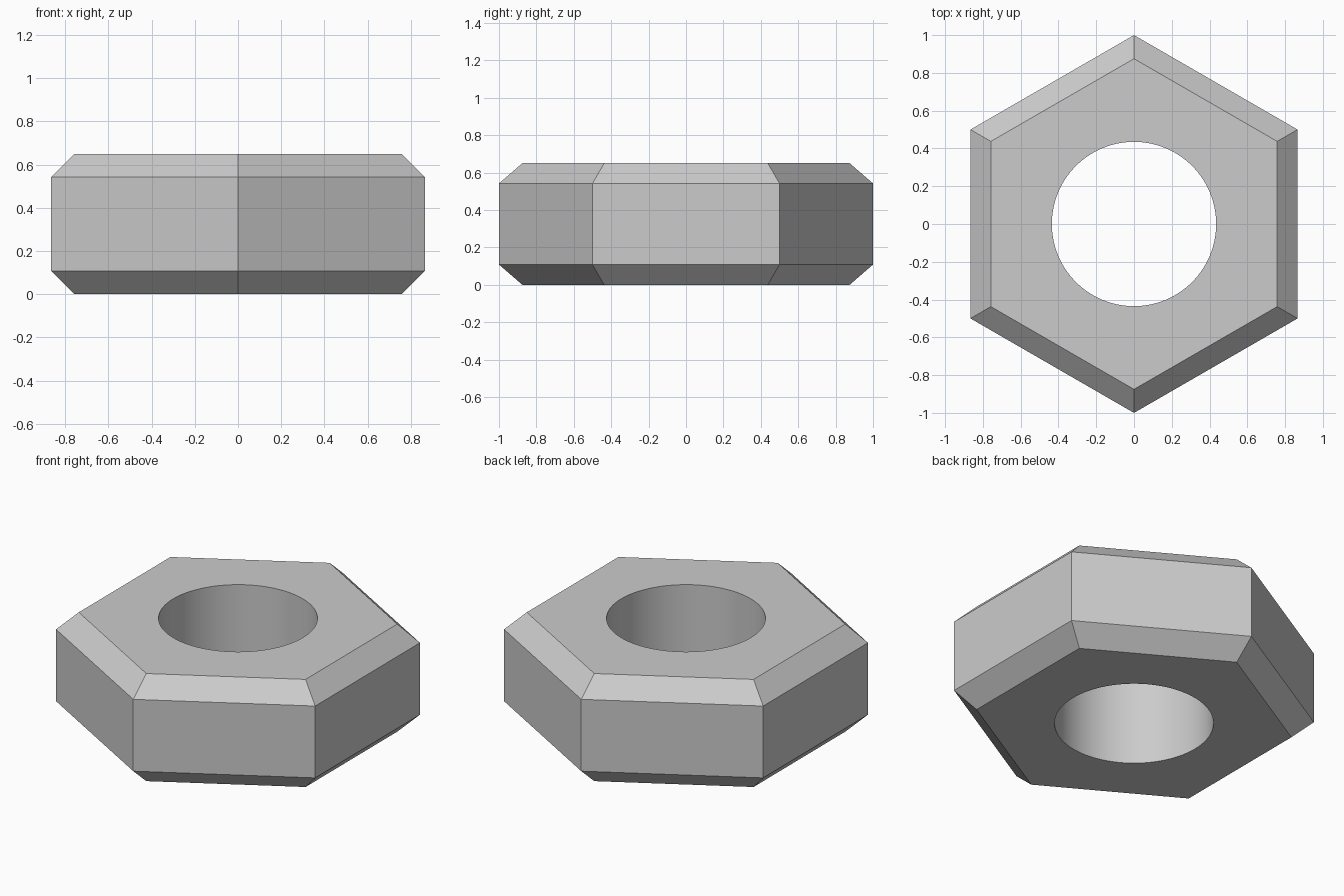
import bpy
import bmesh
from math import cos, sin, tau, radians

default_cube = bpy.data.objects.get("Cube")
if default_cube:
    bpy.data.objects.remove(default_cube, do_unlink=True)

HEIGHT = 0.65
CHAMFER = 0.108
RADIUS = 1.0
CAP_RADIUS = 0.875
BORE_RADIUS = 0.435
SIDES = 6
ARC = 16                 # bore segments per hexagon side
SEGMENTS = SIDES * ARC

# Plain grey metal
metal = bpy.data.materials.new("grey_metal")
metal.use_nodes = True
grey = (0.6, 0.6, 0.6, 1.0)
metal.diffuse_color = grey
metal.node_tree.nodes["Principled BSDF"].inputs["Base Color"].default_value = grey

bm = bmesh.new()


def ring(count, radius, z):
    """Ring of vertices, starting at the back corner."""
    angles = [tau / 4 + tau * i / count for i in range(count)]
    return [bm.verts.new((radius * cos(a), radius * sin(a), z)) for a in angles]


def bridge(lower, upper):
    """Quads between two rings of equal count."""
    n = len(lower)
    for i in range(n):
        j = (i + 1) % n
        bm.faces.new((lower[i], lower[j], upper[j], upper[i]))


def cap(outer, inner):
    """Flat face around the bore, one sector per hexagon side."""
    for i in range(SIDES):
        arc = [inner[(i * ARC + k) % SEGMENTS] for k in range(ARC, -1, -1)]
        bm.faces.new([outer[i], outer[(i + 1) % SIDES]] + arc)


# Chamfered hexagonal outside
profile = [(CAP_RADIUS, 0), (RADIUS, CHAMFER),
           (RADIUS, HEIGHT - CHAMFER), (CAP_RADIUS, HEIGHT)]
shell = [ring(SIDES, r, z) for r, z in profile]
for lower, upper in zip(shell, shell[1:]):
    bridge(lower, upper)

# Round bore and the two flat ends
bore = [ring(SEGMENTS, BORE_RADIUS, z) for z in (0, HEIGHT)]
bridge(*bore)
cap(shell[0], bore[0])
cap(shell[-1], bore[1])
bmesh.ops.recalc_face_normals(bm, faces=bm.faces[:])

mesh = bpy.data.meshes.new("hex_nut")
bm.to_mesh(mesh)
bm.free()
mesh.materials.append(metal)
nut = bpy.data.objects.new("hex_nut", mesh)
bpy.context.collection.objects.link(nut)

# Smooth bore, crisp hexagon
bpy.ops.object.select_all(action="DESELECT")
nut.select_set(True)
bpy.context.view_layer.objects.active = nut
bpy.ops.object.shade_smooth_by_angle(angle=radians(30))
